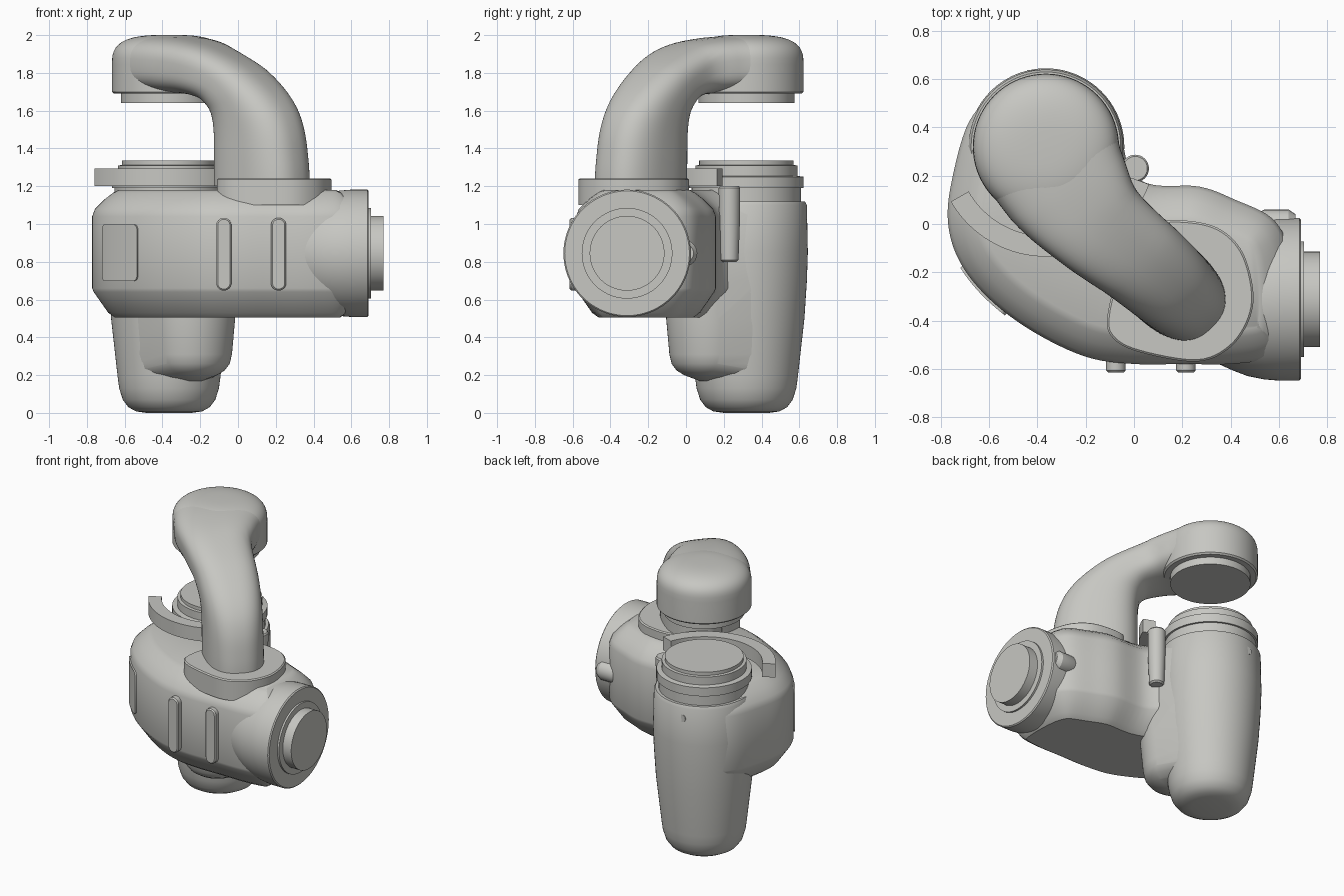
import bpy, bmesh, math
from mathutils import Vector, Matrix

if "Cube" in bpy.data.objects:
    bpy.data.objects.remove(bpy.data.objects["Cube"])

grey = bpy.data.materials.new("warm_grey")
grey.diffuse_color = (0.57, 0.57, 0.54, 1)
grey.use_nodes = True
grey.node_tree.nodes["Principled BSDF"].inputs["Base Color"].default_value = grey.diffuse_color
TAU = 2 * math.pi


def finish(name, bm, angle=32):
    bmesh.ops.recalc_face_normals(bm, faces=bm.faces)
    me = bpy.data.meshes.new(name)
    bm.to_mesh(me)
    bm.free()
    ob = bpy.data.objects.new(name, me)
    bpy.context.collection.objects.link(ob)
    me.materials.append(grey)
    bpy.ops.object.select_all(action='DESELECT')
    ob.select_set(True)
    bpy.context.view_layer.objects.active = ob
    bpy.ops.object.shade_smooth_by_angle(angle=math.radians(angle))
    return ob


def loft(name, rings, angle=32):
    bm = bmesh.new()
    rows = [[bm.verts.new(p) for p in r] for r in rings]
    n = len(rows[0])
    for a, b in zip(rows, rows[1:]):
        for i in range(n):
            j = (i + 1) % n
            bm.faces.new((a[i], a[j], b[j], b[i]))
    bm.faces.new(rows[0])
    bm.faces.new(rows[-1])
    return finish(name, bm, angle)


def lathe(name, centre, profile, axis='Z', n=72, angle=32):
    """profile = (radius, position along axis)"""
    rings = []
    for r, h in profile:
        ring = []
        for k in range(n):
            c, s = r * math.cos(TAU * k / n), r * math.sin(TAU * k / n)
            v = (c, s, h) if axis == 'Z' else (h, c, s) if axis == 'X' else (s, h, c)
            ring.append(Vector(v) + Vector(centre))
        rings.append(ring)
    return loft(name, rings, angle)


def spline(pts, steps, closed=False):
    """Catmull-Rom through points of any dimension"""
    n, out = len(pts), []
    get = (lambda i: pts[i % n]) if closed else (lambda i: pts[max(0, min(n - 1, i))])
    for i in range(n if closed else n - 1):
        for k in range(steps):
            t = k / steps
            w = (-t + 2*t*t - t**3, 2 - 5*t*t + 3*t**3, t + 4*t*t - 3*t**3, t**3 - t*t)
            out.append(tuple(sum(w[q] * get(i + q - 1)[d] for q in range(4)) / 2
                             for d in range(len(pts[0]))))
    return out if closed else out + [tuple(pts[-1])]


def slab(name, outline, levels, angle=32):
    """stack inset copies of a CCW outline; levels = (z, inset)"""
    n, rings = len(outline), []
    for z, d in levels:
        ring = []
        for i, (x, y) in enumerate(outline):
            ax, ay = outline[i - 1]
            bx, by = outline[(i + 1) % n]
            t = Vector((bx - ax, by - ay)).normalized()
            ring.append((x - t.y * d, y + t.x * d, z))
        rings.append(ring)
    return loft(name, rings, angle)


def rounded_rect(w, h, r, n=8):
    pts = []
    for k, (sx, sy) in enumerate(((1, 1), (-1, 1), (-1, -1), (1, -1))):
        for i in range(n + 1):
            a = math.pi / 2 * (k + i / n)
            pts.append((sx * (w / 2 - r) + r * math.cos(a), sy * (h / 2 - r) + r * math.sin(a)))
    return pts


def sel(a, n):
    return math.copysign(abs(a) ** (2 / n), a)


CX, CY = -0.365, 0.32

# vertical housing with stepped rings on top
lathe("vertical_housing", (CX, CY, 0), [
    (0.12, 0), (0.175, 0.008), (0.215, 0.03), (0.245, 0.07), (0.264, 0.13), (0.272, 0.19),
    (0.307, 0.5), (0.32, 0.7), (0.325, 0.85), (0.32, 1.1), (0.31, 1.12), (0.29, 1.12), (0.29, 1.19),
    (0.303, 1.19), (0.303, 1.25), (0.27, 1.255), (0.27, 1.31), (0.25, 1.312), (0.25, 1.335)])
lathe("rear_port", (CX - 0.05, 0, 1.03), [(0.026, 0.6), (0.026, 0.638)], 'Y', 24)

# shoulder: hull of the housing circle and a smaller offset circle
SX, SY = -0.25, 0.13
dist, phi = math.hypot(SX - CX, SY - CY), math.atan2(SY - CY, SX - CX)
rings = []
for z, r1, r2 in ((0.17, 0.2, 0.06), (0.2, 0.25, 0.14), (0.225, 0.268, 0.18), (0.26, 0.274, 0.206),
                  (0.31, 0.282, 0.218), (0.5, 0.304, 0.235), (0.7, 0.316, 0.24),
                  (1.05, 0.316, 0.24), (1.1, 0.29, 0.2)):
    ring = []
    for k in range(96):
        a = phi + TAU * k / 96
        near = math.cos(a - phi) > (r1 - r2) / dist
        x, y, r = (SX, SY, r2) if near else (CX, CY, r1)
        ring.append((x + r * math.cos(a), y + r * math.sin(a), z))
    rings.append(ring)
loft("housing_shoulder", rings, 40)

# curved horizontal body
body = spline([(-0.77, 0.0), (-0.72, -0.16), (-0.6, -0.31), (-0.42, -0.445), (-0.2, -0.55),
               (0.0, -0.58), (0.2, -0.58), (0.4, -0.58), (0.56, -0.555), (0.64, -0.48),
               (0.66, -0.31), (0.64, -0.1), (0.57, 0.025), (0.42, 0.1), (0.27, 0.155),
               (0.05, 0.17), (-0.1, 0.3), (-0.3, 0.5), (-0.55, 0.53), (-0.68, 0.43),
               (-0.755, 0.18)], 6, True)
slab("curved_body", body, [(0.505, 0.12), (0.53, 0.085), (0.64, 0.008), (0.66, 0), (1.04, 0),
                           (1.08, 0.015), (1.13, 0.065), (1.165, 0.11), (1.18, 0.14)])

# horizontal drive with end discs
lathe("horizontal_housing", (0, -0.312, 0.845), [
    (0.2, 0.22), (0.268, 0.35), (0.295, 0.41), (0.318, 0.47), (0.332, 0.54), (0.337, 0.6),
    (0.337, 0.685), (0.33, 0.692), (0.24, 0.692), (0.24, 0.705), (0.198, 0.705), (0.198, 0.77)],
      'X')
lathe("housing_nub", (0, -0.01, 0.845), [(0.03, 0.46), (0.07, 0.54), (0.07, 0.64), (0.05, 0.67)],
      'X', 24)

# collar plate beneath the arm
collar = spline([(-0.11, -0.38), (-0.09, -0.47), (0.02, -0.53), (0.26, -0.57), (0.4, -0.51),
                 (0.48, -0.39), (0.492, -0.26), (0.44, -0.1), (0.32, -0.005), (0.12, 0.012),
                 (0.03, -0.06), (-0.06, -0.2)], 6, True)
slab("arm_collar", collar, [(1.1, 0), (1.235, 0), (1.242, 0.008)])

# bent arm: sections between an outer and an inner edge along a curved path
path = spline([(0.325, -0.43), (0.2, -0.305), (0.05, -0.17), (-0.15, -0.005), (-0.28, 0.16),
               (CX, CY)], 20)
lens = [0]
for a, b in zip(path, path[1:]):
    lens.append(lens[-1] + math.dist(a, b))
TOTAL = lens[-1]


def on_path(s):
    s = max(0, min(TOTAL - 1e-6, s))
    i = max(k for k in range(len(lens) - 1) if lens[k] <= s)
    a, b = Vector(path[i]), Vector(path[i + 1])
    p = a.lerp(b, (s - lens[i]) / (lens[i + 1] - lens[i]))
    t = (b - a).normalized()
    return p, Vector((-t.y, t.x))


# outer s, outer z, inner s, inner z, half width, squareness
keys = [(0.0, 1.2, 0.55, 1.2, 0.185, 2.5), (0.01, 1.32, 0.55, 1.34, 0.185, 2.5),
        (0.04, 1.48, 0.55, 1.48, 0.185, 2.5), (0.1, 1.61, 0.56, 1.57, 0.188, 2.5),
        (0.21, 1.73, 0.58, 1.62, 0.193, 2.6), (0.38, 1.85, 0.62, 1.66, 0.2, 2.8),
        (0.6, 1.945, 0.71, 1.685, 0.22, 3.0), (0.8, 1.985, 0.83, 1.69, 0.262, 3.0),
        (TOTAL, 2.0, TOTAL, 1.69, 0.3, 3.0)]
rings = []
for so, zo, si, zi, w, n in spline(keys, 5):
    ring = []
    for k in range(64):
        a = TAU * k / 64
        u, v = sel(math.cos(a), n), sel(math.sin(a), n)
        p, nor = on_path((so + si) / 2 + u * (so - si) / 2)
        q = p + nor * v * w
        ring.append((q.x, q.y, (zo + zi) / 2 + u * (zo - zi) / 2))
    rings.append(ring)
loft("bent_arm", rings, 40)

# rounded arm head (same section as the arm's end) and the disc under it
dome = [(0.292, 1.69), (0.302, 1.7), (0.302, 1.845)]
for k in range(1, 17):
    a = math.pi / 2 * k / 16
    dome.append((max(0.004, 0.302 * sel(math.cos(a), 3)), 1.845 + 0.156 * sel(math.sin(a), 3)))
lathe("arm_head", (CX, CY, 0), dome, angle=40)
lathe("arm_head_disc", (CX, CY, 0), [(0.255, 1.64), (0.255, 1.7)])

# curved guide rail around the vertical housing
arc = [(math.radians(210 + 130 * k / 40)) for k in range(41)]
loft("guide_rail", [[(CX + r * math.cos(a), CY + r * math.sin(a), z)
                     for r, z in ((0.37, 1.2), (0.455, 1.2), (0.455, 1.295), (0.37, 1.295))]
                    for a in arc])

# small upright rod
lathe("side_rod", (0.005, 0.23, 0), [(0.038, 0.8), (0.048, 0.81), (0.055, 1.0), (0.057, 1.19),
                                     (0.05, 1.2)], 'Z', 32)

# front ribs
ribs = rounded_rect(0.08, 0.385, 0.039)
for x, name in ((-0.075, "front_rib_left"), (0.215, "front_rib_right")):
    ob = slab(name, ribs, [(-0.03, 0), (0.03, 0), (0.038, 0.008)])
    ob.matrix_world = Matrix.Translation((x, -0.578, 0.84)) @ Matrix.Rotation(math.pi / 2, 4, 'X')

# pad following the curved corner of the body
curve = [p for p in spline([(-0.77, 0.0), (-0.72, -0.16), (-0.6, -0.31), (-0.42, -0.445),
                            (-0.2, -0.55)], 30) if -0.712 < p[0] < -0.528]
rings = []
for i in range(len(curve)):
    a, b = curve[max(0, i - 1)], curve[min(len(curve) - 1, i + 1)]
    t = Vector((b[0] - a[0], b[1] - a[1])).normalized()
    end = min(i, len(curve) - 1 - i) / 4
    h = 0.15 - 0.025 * (1 - math.sqrt(1 - (1 - min(1, end)) ** 2))
    rings.append([(curve[i][0] + t.y * d, curve[i][1] - t.x * d, 0.848 + s * h)
                  for d, s in ((-0.02, -1), (0.01, -1), (0.01, 1), (-0.02, 1))])
loft("corner_pad", rings)
